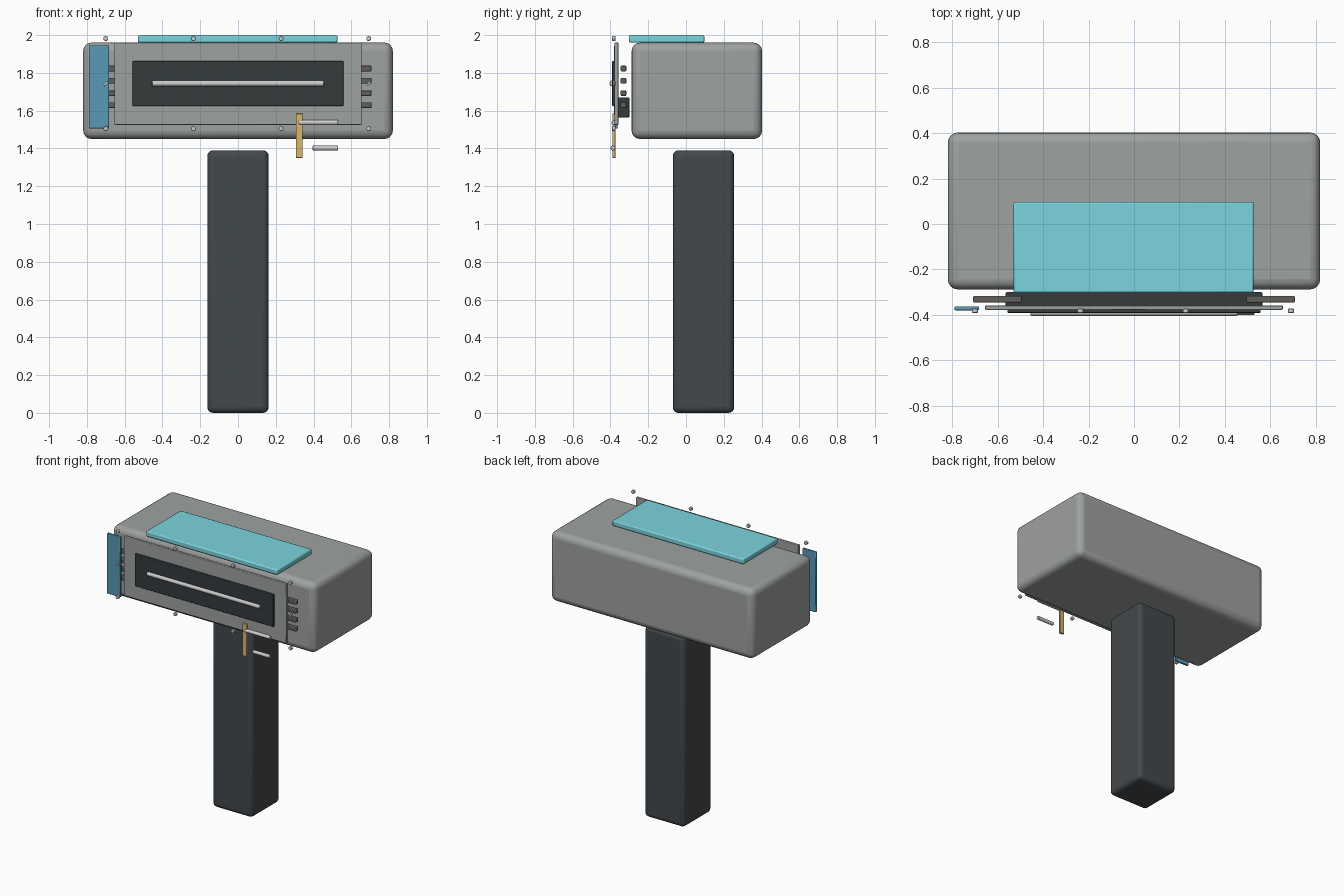
import bpy
import math

cube = bpy.data.objects.get("Cube")
if cube:
    bpy.data.objects.remove(cube, do_unlink=True)


def material(name, r, g, b):
    mat = bpy.data.materials.new(name)
    mat.use_nodes = True
    mat.diffuse_color = (r, g, b, 1)
    bsdf = next(n for n in mat.node_tree.nodes if n.type == 'BSDF_PRINCIPLED')
    bsdf.inputs["Base Color"].default_value = (r, g, b, 1)
    return mat


shell = material("shell grey", .34, .36, .35)
graphite = material("graphite", .055, .065, .07)
black = material("dark trim", .035, .043, .046)
cyan = material("cyan panel", .2, .66, .73)
blue = material("blue panel", .1, .32, .48)
gold = material("gold", .68, .48, .14)
silver = material("silver", .6, .61, .6)
rubber = material("warm grey", .12, .11, .1)


def finish(obj, name, mat, bevel, segments):
    obj.name = name
    obj.data.materials.append(mat)
    if bevel:
        mod = obj.modifiers.new("soft edges", 'BEVEL')
        mod.width = bevel
        mod.segments = segments
    bpy.ops.object.shade_smooth_by_angle(angle=math.radians(35))
    return obj


def box(name, xs, ys, zs, mat, bevel=.004, segments=2):
    spans = (xs, ys, zs)
    bpy.ops.mesh.primitive_cube_add(size=1, location=[sum(s) / 2 for s in spans])
    obj = bpy.context.object
    obj.scale = [s[1] - s[0] for s in spans]
    bpy.ops.object.transform_apply(location=False, rotation=False, scale=True)
    return finish(obj, name, mat, bevel, segments)


def rod(name, radius, length, location, rotation, mat):
    bpy.ops.mesh.primitive_cylinder_add(vertices=16, radius=radius, depth=length,
                                        location=location, rotation=rotation)
    return finish(bpy.context.object, name, mat, radius * .2, 2)


# Main masses
box("main_body", (-.82, .82), (-.288, .403), (1.45, 1.96), shell, .045, 4)
box("handle", (-.162, .162), (-.07, .255), (0, 1.39), graphite, .03, 4)
box("top_panel", (-.53, .527), (-.303, .097), (1.96, 2), cyan, .008)

# Layered front
box("rear_tray", (-.565, .565), (-.365, -.3), (1.563, 1.67), black, .005)
box("front_plate", (-.655, .655), (-.378, -.358), (1.525, 1.96), shell)
box("front_inset", (-.558, .558), (-.391, -.377), (1.625, 1.862), black)
rod("front_handle_bar", .015, .91, (0, -.39, 1.744), (0, math.pi / 2, 0), silver)
box("blue_side_panel", (-.79, -.683), (-.38, -.363), (1.505, 1.945), blue)

# Side buttons, stacked on both ends
for i in range(4):
    z = 1.823 - i * .065
    for side, sign in (("left", 1), ("right", -1)):
        xs = sorted((sign * .495, sign * .708))
        box(f"{side}_button_{i + 1}", xs, (-.346, -.316), (z - .015, z + .015), rubber, .005)

# Fasteners along the top and bottom edges, with small pins at mid height
for row, z in (("bottom", 1.505), ("top", 1.982)):
    for i in range(4):
        x = -.7 + i * .464
        rod(f"{row}_screw_{i + 1}", .013, .018, (x, -.382, z), (math.pi / 2, 0, 0), silver)
for i, x in enumerate((-.7, .692)):
    pin = box(f"middle_pin_{i + 1}", (x - .014, x + .014), (-.39, -.374),
              (1.738, 1.75), silver, .002)
    pin.rotation_euler.y = -math.pi / 4

# Lever with two small bars
box("lever", (.306, .342), (-.39, -.373), (1.35, 1.585), gold, .003)
rod("upper_lever_bar", .013, .21, (.425, -.381, 1.537), (0, math.pi / 2, 0), silver)
rod("lower_lever_bar", .013, .135, (.463, -.387, 1.402), (0, math.pi / 2, 0), silver)
